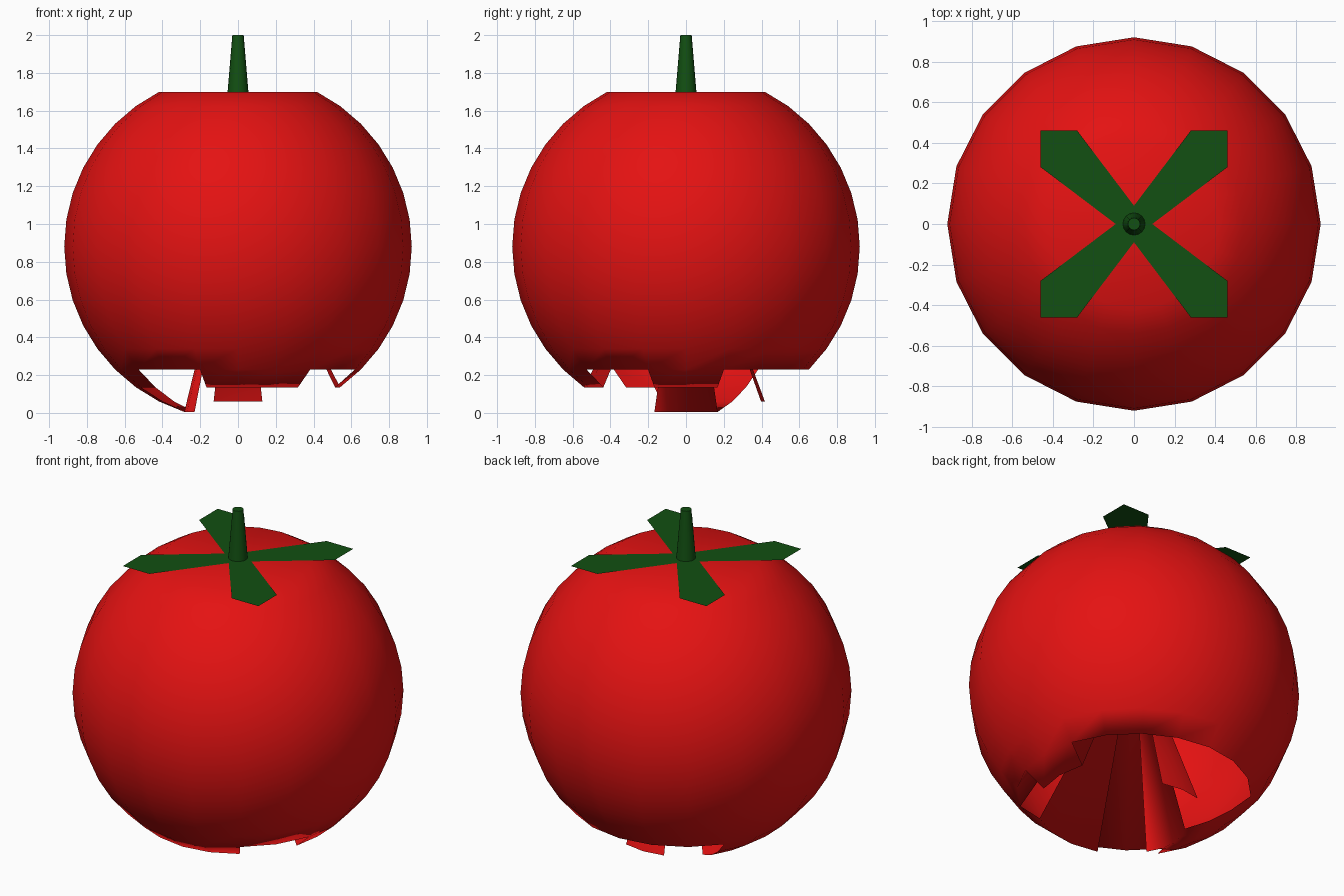
import bpy, bmesh
from math import cos, sin, radians

if "Cube" in bpy.data.objects:
    bpy.data.objects.remove(bpy.data.objects["Cube"])

R, CZ, SIDES, STEP = 0.92, 0.88, 20, 9
TOP_Z = CZ + R * sin(radians(63))


def material(name, color):
    m = bpy.data.materials.new(name)
    m.diffuse_color = color
    m.use_nodes = True
    m.node_tree.nodes["Principled BSDF"].inputs["Base Color"].default_value = m.diffuse_color
    return m


red = material("red_skin", (0.78, 0.006, 0.006, 1))
green = material("green_leaf", (0.006, 0.08, 0.006, 1))


def finish(name, bm, mat, smooth):
    me = bpy.data.meshes.new(name)
    bm.to_mesh(me)
    bm.free()
    for p in me.polygons:
        p.use_smooth = smooth
    me.materials.append(mat)
    ob = bpy.data.objects.new(name, me)
    bpy.context.collection.objects.link(ob)
    return ob


# Tomato body: 20-sided ball with a flat top and a ragged hollow underneath
bm = bmesh.new()
grid = {}


def vert(lat, k):
    k %= SIDES
    if (lat, k) not in grid:
        a, b = radians(lat), radians(k * 360 / SIDES)
        grid[lat, k] = bm.verts.new((R * cos(a) * cos(b), R * cos(a) * sin(b), CZ + R * sin(a)))
    return grid[lat, k]


# Lowest latitude of the skin and of the hollow's inner wall, per column
skin = {k: -45 for k in range(SIDES)}
for k in (19, 0, 11, 14, 15, 16):
    skin[k] = -54
for k in (8, 9, 10):
    skin[k] = -72
wall = dict(skin)
wall[4] = wall[5] = -63
wall[11] = -72
wall[6] = wall[7] = None

apex = bm.verts.new((0, 0, 1.18))
for k in range(SIDES):
    for lat in range(63, skin[k], -STEP):
        low = lat - STEP
        bm.faces.new((vert(low, k), vert(low, k + 1), vert(lat, k + 1), vert(lat, k)))
    if wall[k] is not None:
        bm.faces.new((vert(wall[k], k + 1), vert(wall[k], k), apex))
top = bm.verts.new((0, 0, TOP_Z))
for k in range(SIDES):
    bm.faces.new((vert(63, k), vert(63, k + 1), top))
finish("tomato_body", bm, red, True)

# Leaves: one flat four-armed star
bm = bmesh.new()
pts = []
x, y = 1, 0
arm = [(0.09, 0), (0.46, 0.28), (0.46, 0.46), (0.28, 0.46)]
for q in range(4):
    c, s = (1, 0, -1, 0)[q], (0, 1, 0, -1)[q]
    pts += [(px * c - py * s, px * s + py * c) for px, py in arm]
ring = [bm.verts.new((px, py, TOP_Z + 0.003)) for px, py in pts]
center = bm.verts.new((0, 0, TOP_Z + 0.003))
for q in range(4):
    i = q * 4
    bm.faces.new((center, ring[i], ring[i + 1], ring[i + 2], ring[i + 3], ring[(i + 4) % 16]))
finish("leaves", bm, green, False)

# Stem: tapered peg
bpy.ops.mesh.primitive_cone_add(vertices=16, radius1=0.055, radius2=0.03,
                                depth=2 - TOP_Z, location=(0, 0, (2 + TOP_Z) / 2))
stem = bpy.context.object
stem.name = "stem"
stem.data.materials.append(green)
bpy.ops.object.shade_smooth_by_angle()
